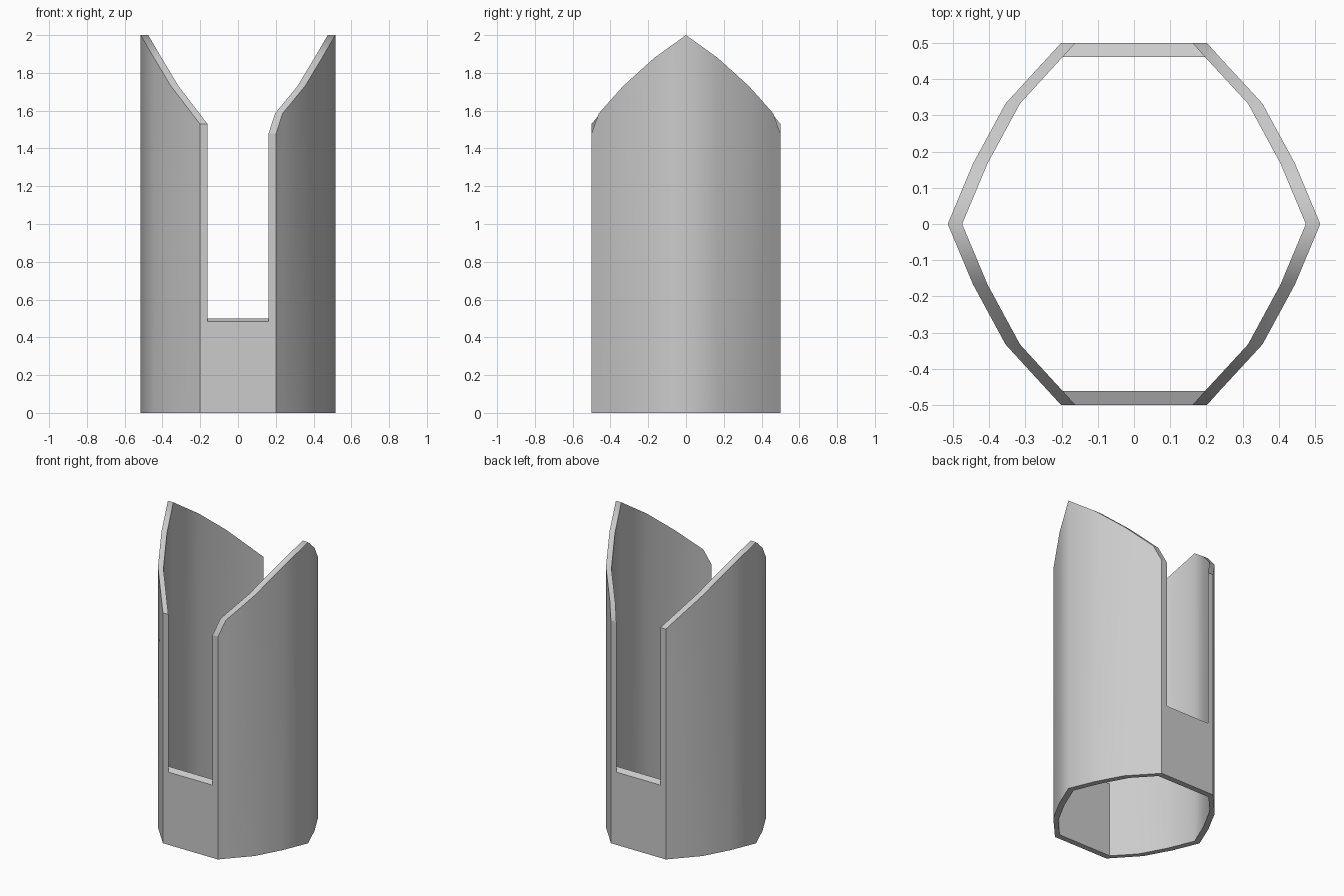
import bpy
import bmesh

cube = bpy.data.objects.get("Cube")
if cube:
    bpy.data.objects.remove(cube, do_unlink=True)

# One plain grey for the whole model
grey = bpy.data.materials.new("plain_grey")
grey.use_nodes = True
grey.diffuse_color = (0.6, 0.6, 0.6, 1)
grey.node_tree.nodes["Principled BSDF"].inputs["Base Color"].default_value = (0.6, 0.6, 0.6, 1)

THICK = 0.04


def sweep(name, sections, smooth):
    """Join four-cornered sections into a closed solid; long edges stay sharp."""
    bm = bmesh.new()
    rings = [[bm.verts.new(p) for p in s] for s in sections]
    for a, b in zip(rings, rings[1:]):
        for i in range(4):
            j = (i + 1) % 4
            bm.faces.new((a[i], a[j], b[j], b[i])).smooth = smooth
            bm.edges.get((a[i], b[i])).smooth = False
    for ring in (rings[0], rings[-1]):
        face = bm.faces.new(ring)
        for edge in face.edges:
            edge.smooth = False
    bmesh.ops.recalc_face_normals(bm, faces=bm.faces)
    mesh = bpy.data.meshes.new(name)
    bm.to_mesh(mesh)
    bm.free()
    mesh.materials.append(grey)
    obj = bpy.data.objects.new(name, mesh)
    bpy.context.collection.objects.link(obj)
    return obj


def wall(name, side, half):
    """Curved wall, peaked in the middle; half lists (y, outer x, top z)."""
    stations = [(-y, x, z) for y, x, z in reversed(half[1:])] + half
    sections = []
    for y, x, z in stations:
        out, inn = side * x, side * (x - THICK)
        sections.append([(out, y, 0), (out, y, z), (inn, y, z), (inn, y, 0)])
    return sweep(name, sections, True)


# Side walls: the left one has its top corners clipped
peak = [(0, 0.515, 2.0), (0.167, 0.445, 1.88), (0.333, 0.355, 1.73)]
wall("left_wall", 1, peak + [(0.462, 0.236, 1.585), (0.5, 0.202, 1.48)])
wall("right_wall", -1, peak + [(0.5, 0.202, 1.53)])

# Low front and back panels, bevelled down to the outside
for name, d in (("front_panel", -1), ("back_panel", 1)):
    sections = []
    for s in (-1, 1):
        out, inn = (s * 0.162, d * 0.5), (s * 0.197, d * 0.462)
        sections.append([(*out, 0), (*out, 0.483), (*inn, 0.5), (*inn, 0)])
    sweep(name, sections, False)
